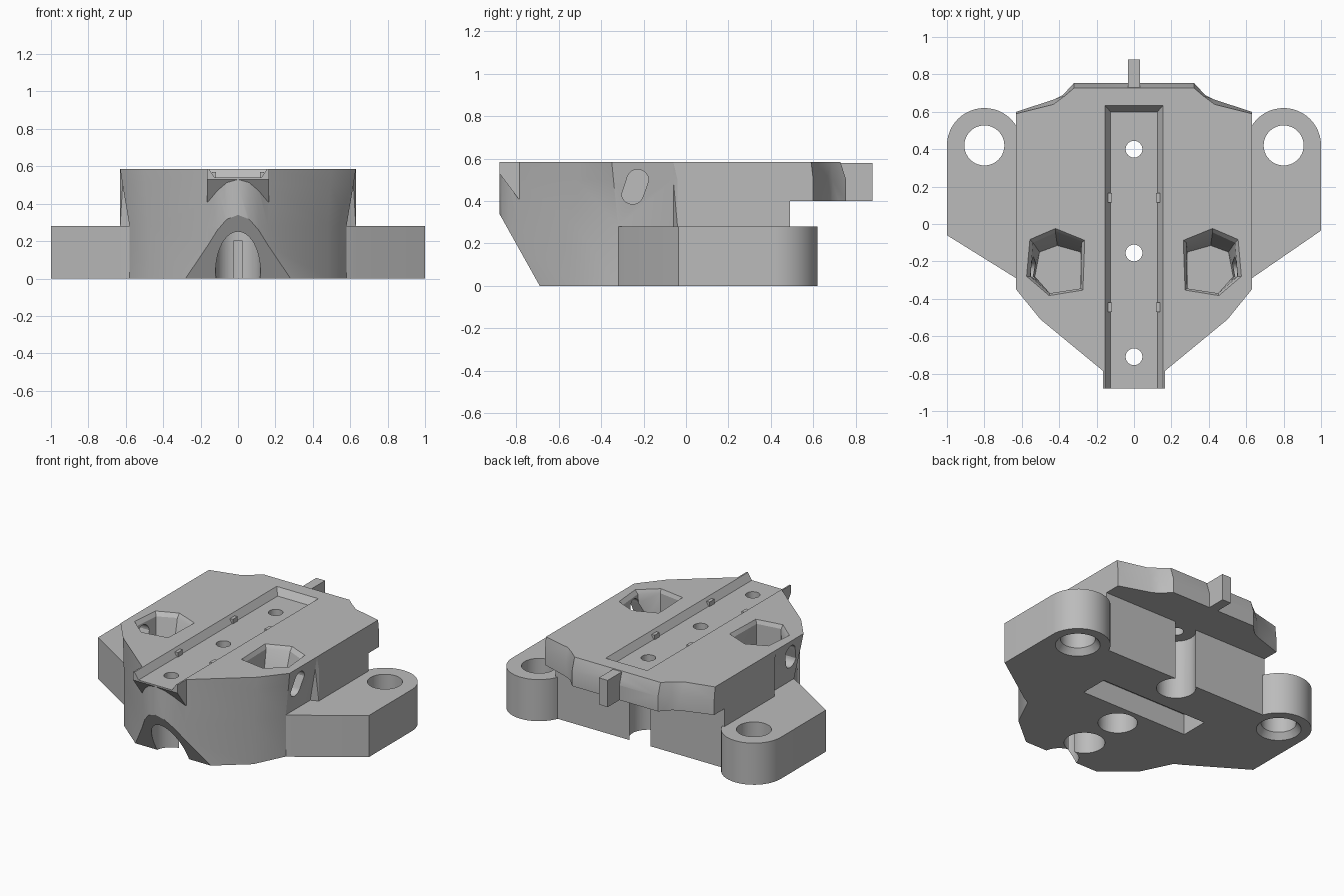
import bpy, bmesh, math

if "Cube" in bpy.data.objects:
    bpy.data.objects.remove(bpy.data.objects["Cube"])

grey = bpy.data.materials.new("plain_grey")
grey.diffuse_color = (0.5, 0.5, 0.5, 1)
grey.use_nodes = True
grey.node_tree.nodes["Principled BSDF"].inputs["Base Color"].default_value = grey.diffuse_color


def loft(name, rings):
    """Closed solid through rings of 3D points with equal counts."""
    bm = bmesh.new()
    vs = [[bm.verts.new(p) for p in r] for r in rings]
    n = len(rings[0])
    for a, b in zip(vs, vs[1:]):
        for i in range(n):
            j = (i + 1) % n
            bm.faces.new((a[i], a[j], b[j], b[i]))
    bm.faces.new(vs[0])
    bm.faces.new(vs[-1])
    bmesh.ops.recalc_face_normals(bm, faces=bm.faces)
    # triangulate only the twisted side quads
    bmesh.ops.triangulate(bm, faces=[f for f in bm.faces if len(f.verts) == 4])
    me = bpy.data.meshes.new(name)
    bm.to_mesh(me)
    bm.free()
    ob = bpy.data.objects.new(name, me)
    bpy.context.collection.objects.link(ob)
    me.materials.append(grey)
    return ob


def at_z(pts, z):
    return [(x, y, z) for x, y in pts]


def at_x(pts, x):
    return [(x, y, z) for y, z in pts]


def box(name, x0, x1, y0, y1, z0, z1):
    r = [(x0, y0), (x1, y0), (x1, y1), (x0, y1)]
    return loft(name, [at_z(r, z0), at_z(r, z1)])


def round_cut(name, x, y, levels, n=40):
    """Turned solid from (radius, z) levels."""
    ang = [2 * math.pi * i / n for i in range(n)]
    return loft(name, [[(x + r * math.cos(a), y + r * math.sin(a), z) for a in ang]
                       for r, z in levels])


def combine(target, tool, op):
    m = target.modifiers.new("combine", 'BOOLEAN')
    m.operation, m.object, m.solver = op, tool, 'EXACT'
    dg = bpy.context.evaluated_depsgraph_get()
    dg.update()
    me = bpy.data.meshes.new_from_object(target.evaluated_get(dg))
    target.modifiers.clear()
    target.data = me
    bpy.data.objects.remove(tool)


def cut(tool):
    combine(body, tool, 'DIFFERENCE')


def add(tool):
    combine(body, tool, 'UNION')


def mirrored(half):
    """Right half outline, first point on the centre line, closed to the left."""
    return half + [(-x, y) for x, y in reversed(half[1:])]


# main body: rounded nose, flared cheeks, stepped back edge
nose = [(0, -.88), (.06, -.867), (.11, -.835), (.16, -.79)]
low_side = [(.48, -.525), (.58, -.32), (.58, -.06), (.63, -.04)]
mid_side = [(.494, -.514), (.617, -.342), (.617, -.06), (.63, -.04)]
top_side = [(.5, -.51), (.63, -.35), (.63, -.06), (.63, -.04)]
back = [(.63, .6), (.43, .665), (.38, .69), (.32, .755)]
top_back = [(.63, .59), (.43, .64), (.37, .685), (.32, .728)]
body = loft("mounting_block", [
    at_z(mirrored(nose + low_side + back), 0),
    at_z(mirrored(nose + low_side + back), .28),
    at_z(mirrored(nose + mid_side + back), .5),
    at_z(mirrored(nose + top_side + top_back), .585)])

# undercut at the back and slope below the nose
cut(box("back_undercut", -1, 1, .49, 1, -.1, .4))
slope = [(-.662, -.05), (-.8856, .35), (-1.2, .35), (-1.2, -.05)]
cut(loft("nose_slope", [at_x(slope, -.8), at_x(slope, .8)]))

# wings with rounded ears
for s in (-1, 1):
    arc = [(.8 + .2 * math.cos(math.pi * i / 24), .42 + .2 * math.sin(math.pi * i / 24))
           for i in range(25)]
    front = -.035 if s > 0 else -.06
    wing = [(.45, -.2), (.575, -.32), (.63, -.29), (1, front)] + arc + [(.6, .3), (.45, .3)]
    wing = [(s * x, y) for x, y in wing]
    add(loft("wing", [at_z(wing, 0), at_z(wing, .28)]))
    cut(round_cut("ear_hole", s * .8, .42,
                  [(.145, -.01), (.107, .04), (.107, .35)]))

# front lip and back tab
lip = [(-.88, .585), (-.88, .53), (-.79, .41), (-.7, .41), (-.7, .585)]
add(loft("front_lip", [at_x(lip, -.165), at_x(lip, .165)]))
add(box("back_tab", -.033, .033, .6, .88, .4, .58))

# rail groove with sloped walls, open at the front
wide = [(-.157, -1), (.157, -1), (.157, .635), (-.157, .635)]
slim = [(-.125, -1), (.125, -1), (.125, .6), (-.125, .6)]
cut(loft("rail_groove", [at_z(slim, .54), at_z(wide, .588)]))
for s in (-1, 1):
    for y in (.14, -.445):
        add(box("groove_nub", min(s * .118, s * .14), max(s * .118, s * .14),
                y - .025, y + .025, .53, .57))

# screw holes with wide bores below
for y, top in ((.4, .4), (-.155, .3), (-.71, .29)):
    cut(round_cut("screw_hole", 0, y, [(.045, -.1), (.045, .7)], 24))
    cut(round_cut("screw_bore", 0, y, [(.12, -.1), (.12, top)]))
cut(round_cut("blind_bore", 0, -.47, [(.125, -.1), (.125, .2)]))
cut(box("bottom_slot", -.4, .4, 0, .19, -.1, .14))

# six-sided pockets with a slanted oval window through each cheek
rim = [(.42, -.02), (.26, -.085), (.27, -.355), (.455, -.385), (.578, -.28), (.56, -.08)]
neck = [(.42, -.045), (.28, -.1), (.285, -.345), (.45, -.37), (.555, -.28), (.54, -.1)]
floor = [(.41, -.115), (.285, -.15), (.285, -.345), (.45, -.37), (.53, -.28), (.505, -.15)]
for s in (-1, 1):
    rings = [(rim, .59), (neck, .56), (floor, .29)]
    cut(loft("pocket", [[(s * x, y, z) for x, y in r] and
                        at_z([(s * x, y) for x, y in r], z) for r, z in rings]))
    oval = []
    for i in range(25):
        a = 2 * math.pi * i / 25
        e = 1 if math.sin(a) >= 0 else -1
        oval.append((-.24 + e * .012 + .052 * math.cos(a), .467 + e * .03 + .052 * math.sin(a)))
    cut(loft("cheek_window", [at_x(oval, s * .46), at_x(oval, s * .75)]))

# smooth only the rounded areas
bpy.context.view_layer.objects.active = body
body.select_set(True)
bpy.ops.object.shade_smooth_by_angle(angle=math.radians(25))
